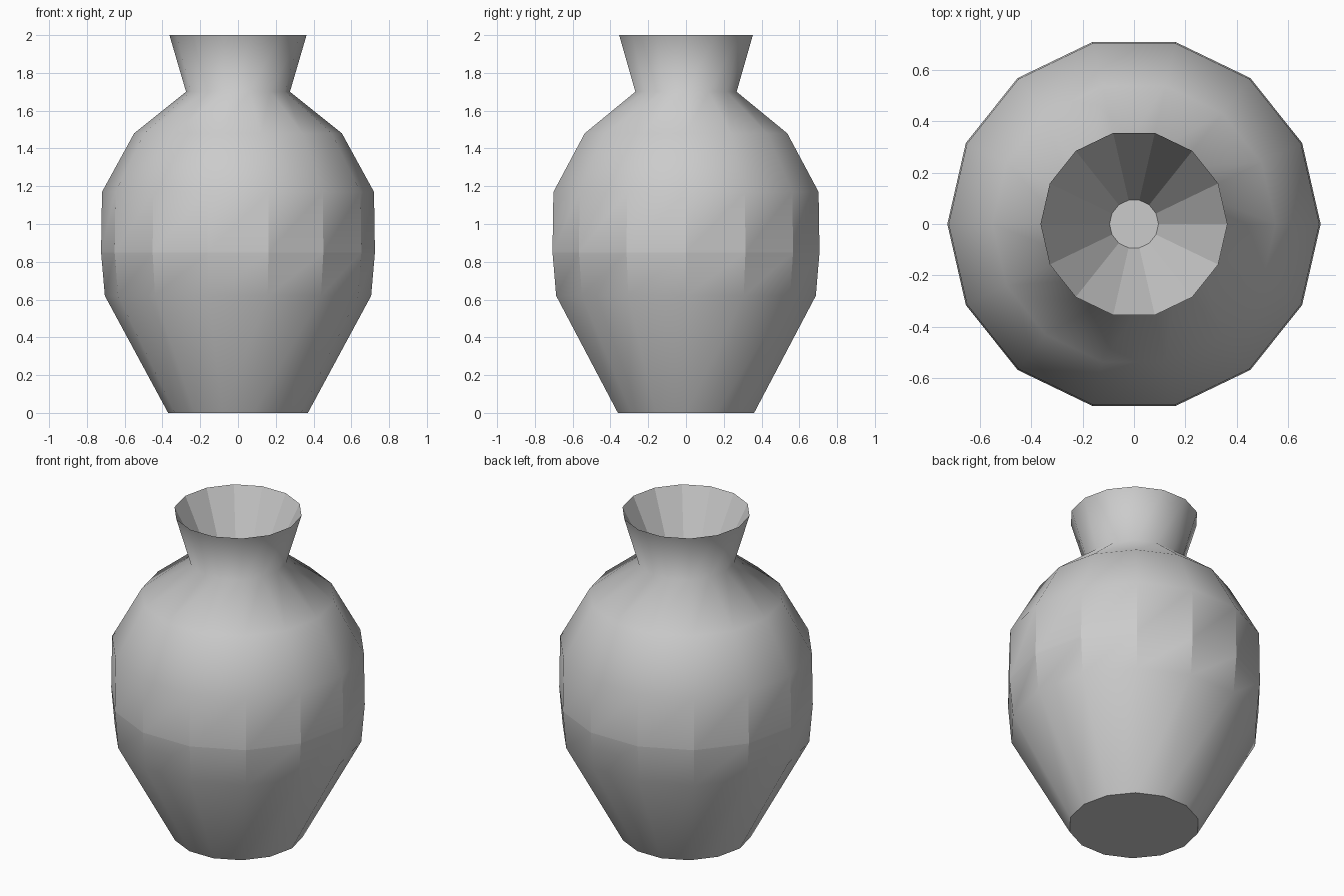
import bpy, bmesh, math

if "Cube" in bpy.data.objects:
    bpy.data.objects.remove(bpy.data.objects["Cube"])

SIDES = 14
# Profile from base, up the outside, over the rim, down the tapered hollow
PROFILE = [(0.37, 0), (0.705, 0.62), (0.725, 0.85), (0.72, 1.17), (0.55, 1.48),
           (0.275, 1.70), (0.363, 2.0), (0.095, 1.45)]
RIM, CREASE = 6, 2

bm = bmesh.new()
rings = []
for r, z in PROFILE:
    rings.append([bm.verts.new((r * math.cos(2 * math.pi * i / SIDES),
                                r * math.sin(2 * math.pi * i / SIDES), z))
                  for i in range(SIDES)])

# Walls, smooth outside and faceted inside the mouth
for k in range(len(rings) - 1):
    a, b = rings[k], rings[k + 1]
    for i in range(SIDES):
        j = (i + 1) % SIDES
        bm.faces.new((a[i], a[j], b[j], b[i])).smooth = k < RIM

# Base and floor of the hollow
bm.faces.new(rings[0][::-1])
bm.faces.new(rings[-1])

# Hard edges: base, belly crease, rim and the belly's upright facets
for k in (0, CREASE, RIM):
    for i in range(SIDES):
        bm.edges.get((rings[k][i], rings[k][(i + 1) % SIDES])).smooth = False
for k in (1, 2):
    for i in range(SIDES):
        bm.edges.get((rings[k][i], rings[k + 1][i])).smooth = False

mesh = bpy.data.meshes.new("vase")
bm.to_mesh(mesh)
bm.free()
vase = bpy.data.objects.new("vase", mesh)
bpy.context.collection.objects.link(vase)
